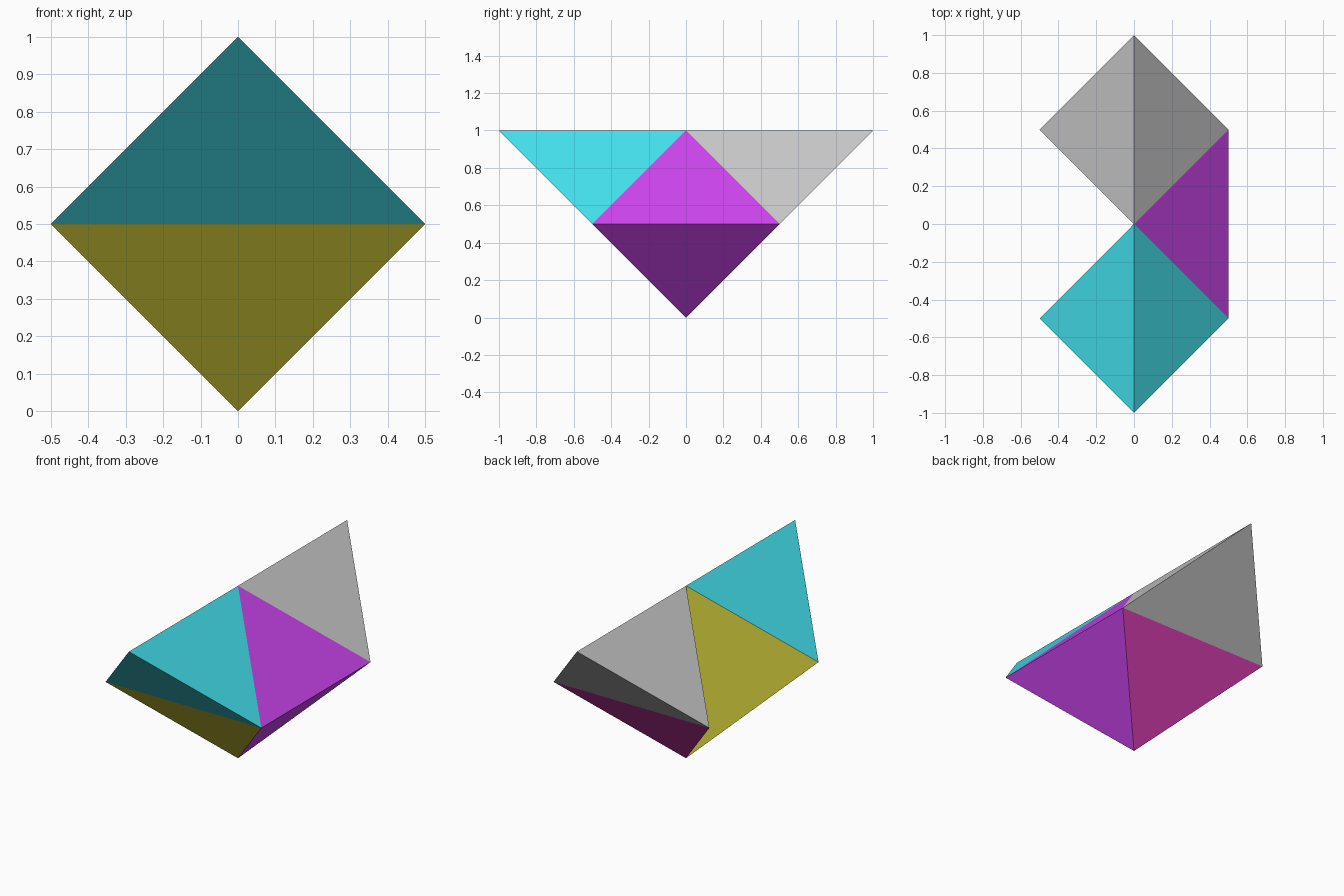
import bpy, bmesh

if "Cube" in bpy.data.objects:
    bpy.data.objects.remove(bpy.data.objects["Cube"])

# Shared corners of the five folding tetrahedra
TOP, FOOT = (0, 0, 1), (0, 0, 0)
FRONT_TIP, BACK_TIP = (0, -1, 1), (0, 1, 1)
FR, FL = (0.5, -0.5, 0.5), (-0.5, -0.5, 0.5)
BR, BL = (0.5, 0.5, 0.5), (-0.5, 0.5, 0.5)


def tetrahedron(name, corners, color=None):
    bm = bmesh.new()
    v = [bm.verts.new(c) for c in corners]
    for a, b, c in ((0, 1, 2), (0, 1, 3), (0, 2, 3), (1, 2, 3)):
        bm.faces.new((v[a], v[b], v[c]))
    bmesh.ops.recalc_face_normals(bm, faces=bm.faces)
    mesh = bpy.data.meshes.new(name)
    bm.to_mesh(mesh)
    bm.free()
    if color:
        mat = bpy.data.materials.new(name + "_color")
        mat.diffuse_color = (*color, 1)
        mat.use_nodes = True
        mat.node_tree.nodes["Principled BSDF"].inputs["Base Color"].default_value = mat.diffuse_color
        mesh.materials.append(mat)
    obj = bpy.data.objects.new(name, mesh)
    bpy.context.collection.objects.link(obj)
    return obj


# Outer wings, pointing forward and back
tetrahedron("front_wing", (TOP, FRONT_TIP, FR, FL), (0.06, 0.78, 0.88))
tetrahedron("back_wing", (TOP, BACK_TIP, BR, BL))

# Inner wedges around the vertical centre line, left side open
tetrahedron("front_wedge", (TOP, FOOT, FR, FL), (0.87, 0.82, 0.06))
tetrahedron("right_wedge", (TOP, FOOT, FR, BR), (0.63, 0.06, 0.88))
tetrahedron("back_wedge", (TOP, FOOT, BR, BL), (0.85, 0.06, 0.55))
